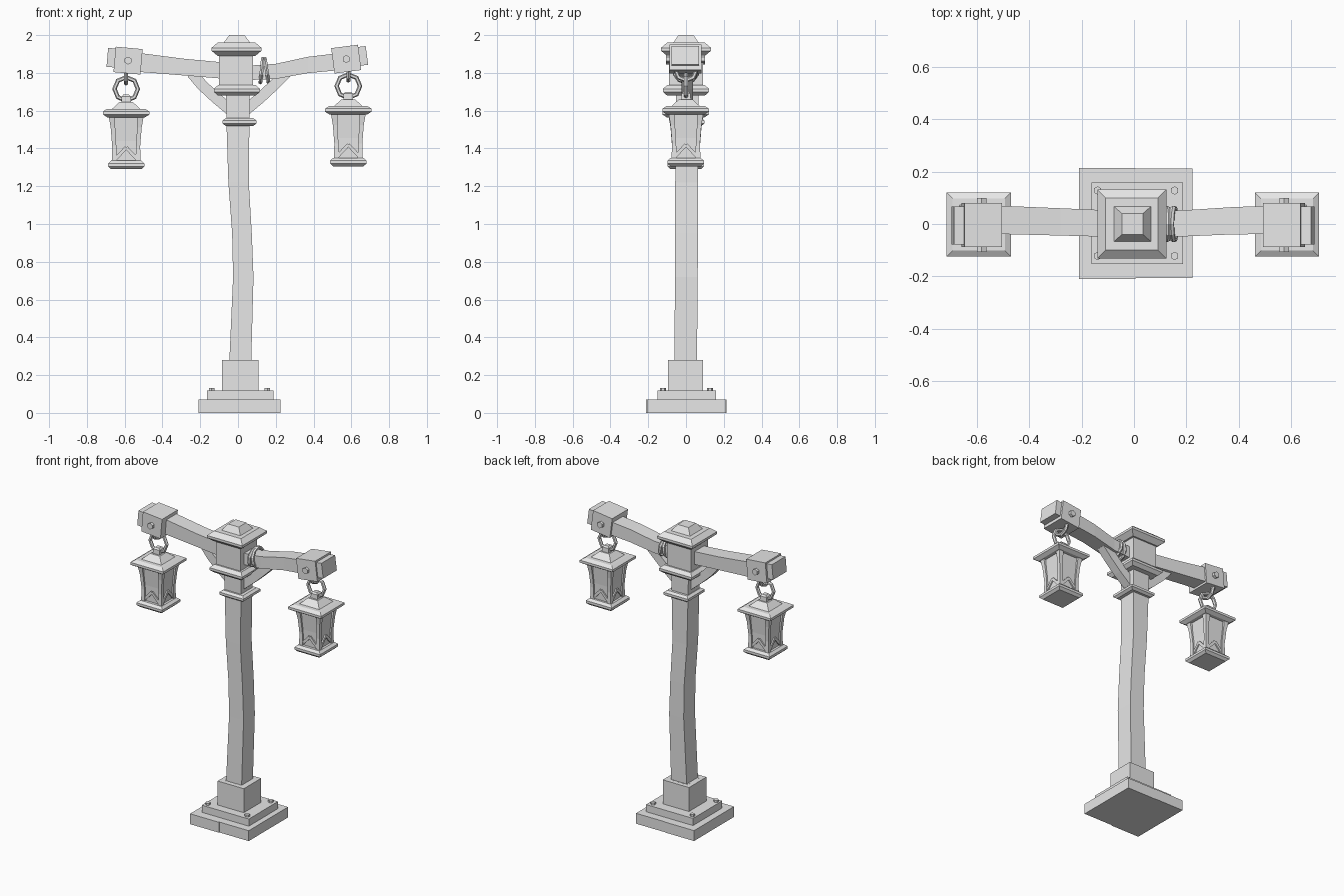
import bpy, bmesh, math
from mathutils import Vector, Matrix

if "Cube" in bpy.data.objects:
    bpy.data.objects.remove(bpy.data.objects["Cube"], do_unlink=True)

grey = bpy.data.materials.new("plain grey")
grey.use_nodes = True
grey.diffuse_color = (0.8, 0.8, 0.8, 1)
grey.node_tree.nodes["Principled BSDF"].inputs["Base Color"].default_value = (0.8, 0.8, 0.8, 1)


def finish(name, bm):
    bmesh.ops.recalc_face_normals(bm, faces=bm.faces)
    mesh = bpy.data.meshes.new(name)
    bm.to_mesh(mesh)
    bm.free()
    mesh.materials.append(grey)
    obj = bpy.data.objects.new(name, mesh)
    bpy.context.collection.objects.link(obj)
    return obj


def skin(name, rings):
    """Join a row of four-point rings into a capped solid."""
    bm = bmesh.new()
    loops = [[bm.verts.new(p) for p in ring] for ring in rings]
    for a, b in zip(loops, loops[1:]):
        for i in range(4):
            j = (i + 1) % 4
            bm.faces.new((a[i], a[j], b[j], b[i]))
    bm.faces.new(loops[0])
    bm.faces.new(loops[-1])
    return finish(name, bm)


CORNERS = ((-1, -1), (1, -1), (1, 1), (-1, 1))


def stack(name, x, y, levels):
    """Upright solid from (z, half x, half y) levels."""
    return skin(name, [[(x + hx * a, y + hy * b, z) for a, b in CORNERS]
                       for z, hx, hy in levels])


def beam(name, path):
    """Sideways solid from (x, y, z, half y, half z) stations."""
    return skin(name, [[(x, y + hy * a, z + hz * b) for a, b in CORNERS]
                       for x, y, z, hy, hz in path])


def box(name, centre, size, tilt=0):
    bm = bmesh.new()
    bmesh.ops.create_cube(bm, size=1, matrix=Matrix.Translation(centre)
                          @ Matrix.Rotation(tilt, 4, 'Y') @ Matrix.Diagonal((*size, 1)))
    return finish(name, bm)


def bolt(name, centre, radius, depth, turn=0):
    bm = bmesh.new()
    bmesh.ops.create_cone(bm, cap_ends=True, segments=6, radius1=radius, radius2=radius,
                          depth=depth, matrix=Matrix.Translation(centre)
                          @ Matrix.Rotation(turn, 4, 'X'))
    return finish(name, bm)


def link(name, centre, rotation, radius, tube, sides=8):
    bpy.ops.mesh.primitive_torus_add(location=centre, rotation=rotation, major_radius=radius,
                                     minor_radius=tube, major_segments=sides, minor_segments=6)
    obj = bpy.context.object
    obj.name = name
    obj.data.materials.append(grey)
    return obj


def collar(name, x, y, z0, z1, outer, inner):
    """Square band with a pointed rim."""
    return stack(name, x, y, [(z0, inner, inner), ((z0 + z1) / 2 - 0.008, outer, outer),
                              ((z0 + z1) / 2 + 0.008, outer, outer), (z1, inner, inner)])


def strip(name, points, normal, width, thick):
    """Flat bar with its width in the plane of the path."""
    pts = [Vector(p) for p in points]
    n = Vector(normal).normalized()
    rings = []
    for i, p in enumerate(pts):
        along = (pts[min(i + 1, len(pts) - 1)] - pts[max(i - 1, 0)]).normalized()
        side = along.cross(n) * width / 2
        rings.append([p + side * a + n * thick / 2 * b for a, b in CORNERS])
    return skin(name, rings)


# Stepped base
box("base_plank_right", (-0.102, 0.002, 0.035), (0.216, 0.425, 0.07))
box("base_plank_left", (0.115, 0.003, 0.035), (0.218, 0.418, 0.07))
box("base_step", (0.012, 0.003, 0.093), (0.35, 0.31, 0.05))
box("post_socket", (0.012, -0.002, 0.197), (0.195, 0.185, 0.165))
for sx in (-1, 1):
    for sy in (-1, 1):
        bolt("base_bolt", (0.008 + 0.147 * sx, 0.003 + 0.125 * sy, 0.122), 0.016, 0.02)

# Crooked post
stack("post", 0, 0, [(0.25, 0.058, 0.064), (0.28, 0.058, 0.064)]).hide_render = False
skin("crooked_post", [[(x + h * a, y + 0.06 * b, z) for a, b in CORNERS] for z, x, y, h in (
    (0.27, 0.012, -0.002, 0.058), (0.72, 0.028, 0.002, 0.054), (0.95, 0.021, 0.003, 0.052),
    (1.22, 0.003, 0.003, 0.054), (1.5, 0, 0.006, 0.06), (1.72, -0.002, 0.006, 0.063))])
collar("post_ring", 0.008, 0.008, 1.52, 1.56, 0.09, 0.074)

# Head block and cap
collar("head_collar", -0.006, 0, 1.68, 1.735, 0.122, 0.1)
box("head_block", (-0.01, 0, 1.81), (0.18, 0.18, 0.18))
collar("cap_rim", -0.008, 0, 1.89, 1.96, 0.132, 0.1)
stack("cap_peak", -0.006, 0, [(1.955, 0.074, 0.07), (2.0, 0.04, 0.04)])

# Arms with end sleeves
beam("right_arm", [(-0.05, 0, 1.81, 0.05, 0.043), (-0.28, 0.008, 1.83, 0.052, 0.044),
                   (-0.52, 0.016, 1.855, 0.054, 0.05)])
beam("left_arm", [(0.05, 0, 1.8, 0.05, 0.038), (0.2, 0.003, 1.808, 0.05, 0.04),
                  (0.37, 0.012, 1.842, 0.052, 0.043), (0.52, 0.016, 1.858, 0.054, 0.045)])
for side, x, z, tilt in (("right", -0.582, 1.865, 0.09), ("left", 0.573, 1.873, -0.13)):
    out = -1 if x < 0 else 1
    box(side + "_sleeve", (x, -0.003, z), (0.143, 0.168, 0.135), tilt)
    box(side + "_arm_end", (x + 0.05 * out, -0.005, z + 0.012), (0.12, 0.145, 0.1), tilt)
    bolt(side + "_sleeve_bolt", (x, -0.003, z), 0.021, 0.206, math.pi / 2)

# Curved braces
for side, s in (("right", -1), ("left", 1)):
    strip(side + "_brace", [(s * (0.255 if s > 0 else 0.245), 0.008, 1.8), (s * 0.19, 0.006, 1.735),
                            (s * 0.12, 0.006, 1.67), (s * 0.03, 0.006, 1.595)],
          (0, 1, 0), 0.058, 0.06)

# Rope loops on the left arm
for x, lean in ((0.125, 0.1), (0.152, -0.15)):
    link("rope_loop", (x, 0, 1.812), (0, math.pi / 2 + lean, 0), 0.062, 0.011, 10)


def lantern(side, x, z):
    """Hanging lantern whose lowest point is at z."""
    link(side + "_hook_link", (x, 0, z + 0.51), (0, math.pi / 2, 0), 0.055, 0.012)
    link(side + "_ring_link", (x, 0, z + 0.425), (math.pi / 2, 0, 0), 0.062, 0.012)
    stack(side + "_lantern_knob", x, 0, [(z + 0.345, 0.026, 0.026), (z + 0.385, 0.024, 0.024),
                                         (z + 0.395, 0.015, 0.015)])
    stack(side + "_lantern_roof", x, -0.002, [(z + 0.31, 0.085, 0.085), (z + 0.355, 0.036, 0.036)])
    collar(side + "_lantern_eave", x, -0.002, z + 0.275, z + 0.32, 0.123, 0.1)
    collar(side + "_lantern_foot", x, -0.002, z, z + 0.045, 0.096, 0.08)
    # Recessed panes
    stack(side + "_lantern_pane", x, 0, [(z + 0.03, 0.064, 0.064), (z + 0.15, 0.066, 0.066),
                                         (z + 0.29, 0.077, 0.077)])
    # Flared corner posts
    for a, b in CORNERS:
        skin(side + "_lantern_post", [[(x + a * r + w * c, b * r + w * d, z + h)
                                       for c, d in CORNERS] for h, r, w in (
            (0.03, 0.063, 0.014), (0.12, 0.063, 0.011), (0.22, 0.07, 0.012), (0.29, 0.076, 0.018))])
    # Pointed trim on each pane
    for n in range(4):
        turn = Matrix.Rotation(n * math.pi / 2, 3, 'Z')
        centre = Vector((x, 0, z))
        for s in (-1, 1):
            ends = [centre + turn @ Vector(p) for p in
                    ((s * 0.056, -0.066, 0.055), (0, -0.067, 0.115))]
            strip(side + "_lantern_trim", ends, turn @ Vector((0, 1, 0)), 0.018, 0.014)


lantern("right", -0.592, 1.29)
lantern("left", 0.584, 1.305)
